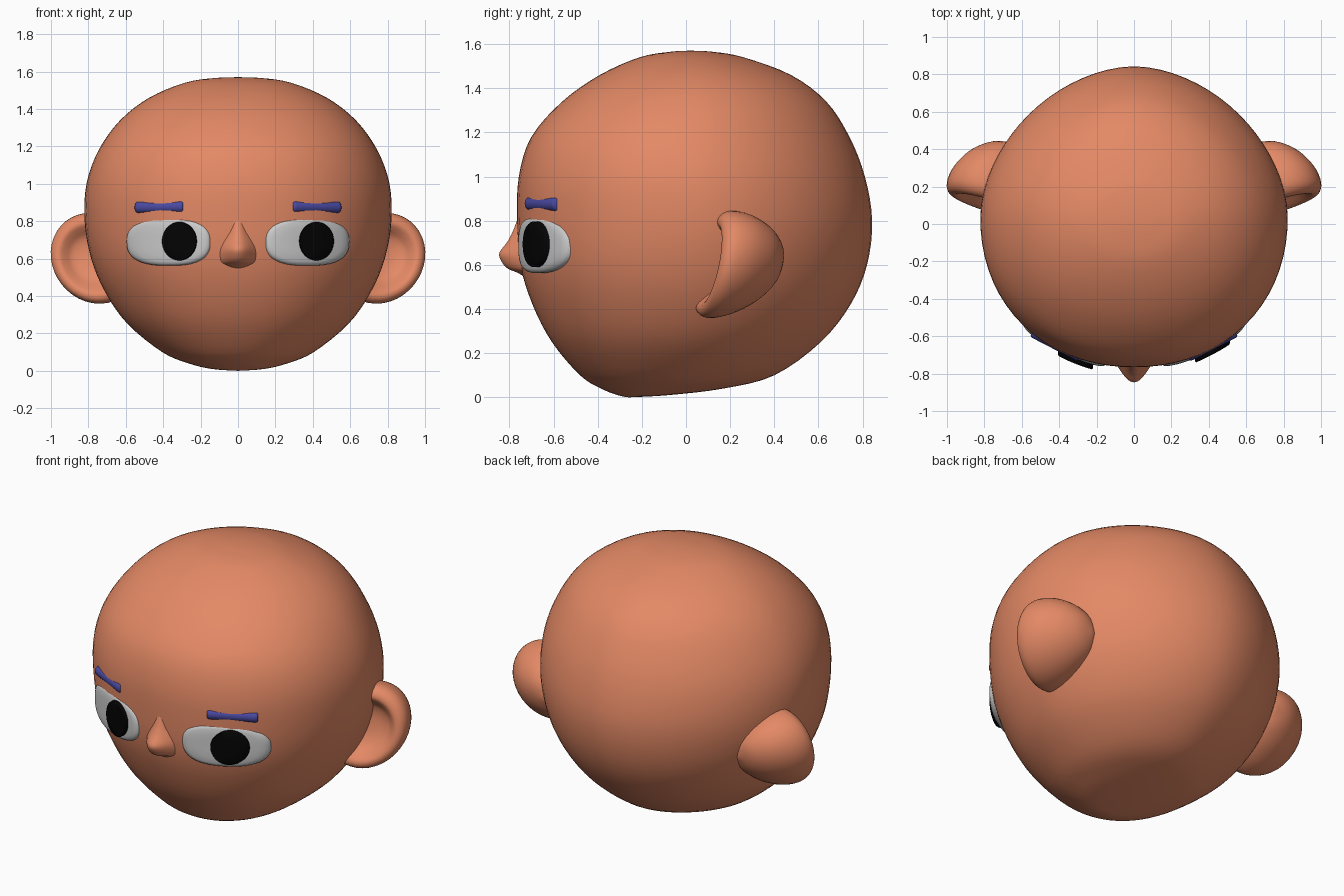
import bpy, bmesh, math
from mathutils import Vector

if "Cube" in bpy.data.objects:
    bpy.data.objects.remove(bpy.data.objects["Cube"])


def material(name, rgb):
    m = bpy.data.materials.new(name)
    m.diffuse_color = (*rgb, 1)
    m.use_nodes = True
    m.node_tree.nodes["Principled BSDF"].inputs["Base Color"].default_value = m.diffuse_color
    return m


SKIN = material("skin", (0.77, 0.25, 0.13))
WHITE = material("white", (1, 1, 1))
BLACK = material("black", (0.001, 0.001, 0.001))
BLUE = material("blue", (0.07, 0.07, 0.37))


def spline(rows, steps):
    """Smooth resampling of control rows (Catmull-Rom)."""
    out = []
    for i in range(len(rows) - 1):
        a, b = rows[max(i - 1, 0)], rows[i]
        c, d = rows[i + 1], rows[min(i + 2, len(rows) - 1)]
        for k in range(steps):
            t = k / steps
            out.append([0.5 * (2 * q + (r - p) * t + (2 * p - 5 * q + 4 * r - s) * t * t
                               + (3 * q - p - 3 * r + s) * t ** 3)
                        for p, q, r, s in zip(a, b, c, d)])
    out.append(list(rows[-1]))
    return out


def loft(name, rings, mat, closed=True, angle=60):
    """Skin a list of point rings; collapsed end rings become poles."""
    bm = bmesh.new()
    vs = [[bm.verts.new(p) for p in ring] for ring in rings]
    n = len(vs[0])
    for a, b in zip(vs, vs[1:]):
        for i in range(n if closed else n - 1):
            j = (i + 1) % n
            bm.faces.new((a[i], a[j], b[j], b[i]))
    bmesh.ops.remove_doubles(bm, verts=bm.verts, dist=1e-5)
    bmesh.ops.recalc_face_normals(bm, faces=bm.faces)
    me = bpy.data.meshes.new(name)
    bm.to_mesh(me)
    bm.free()
    ob = bpy.data.objects.new(name, me)
    bpy.context.collection.objects.link(ob)
    me.materials.append(mat)
    bpy.ops.object.select_all(action='DESELECT')
    bpy.context.view_layer.objects.active = ob
    ob.select_set(True)
    bpy.ops.object.shade_smooth_by_angle(angle=math.radians(angle))
    return ob


def circle(n):
    return [(math.cos(2 * math.pi * i / n), math.sin(2 * math.pi * i / n)) for i in range(n)]


def oval(c, s, power):
    """Push a unit circle point onto a superellipse."""
    r = (abs(c) ** power + abs(s) ** power) ** (-1 / power)
    return c * r, s * r


# Head: z, half width, front y, back y (full front, tapered back)
head_rows = [
    (0, 0, -.26, -.26), (.010, .14, -.31, -.08), (.04, .265, -.385, .17),
    (.10, .405, -.48, .40), (.25, .59, -.607, .61), (.42, .71, -.695, .745),
    (.60, .785, -.75, .82), (.80, .82, -.765, .843), (1.0, .81, -.757, .81),
    (1.18, .745, -.70, .74), (1.34, .63, -.56, .635), (1.46, .475, -.39, .475),
    (1.54, .285, -.21, .26), (1.565, .13, -.07, .12), (1.57, 0, .02, .02)]
head = []
for z, w, f, b in spline(head_rows, 4):
    ring = []
    for c, s in circle(72):
        u, v = oval(c, s, 1.82 if s > 0 else 2.12)
        ring.append((w * u, (f + b) / 2 + (b - f) / 2 * v, z))
    head.append(ring)
loft("head", head, SKIN)

# Nose: z, half width, ridge y
nose_rows = [(.545, .10, -.73), (.565, .13, -.765), (.585, .145, -.81), (.62, .15, -.838),
             (.655, .145, -.845), (.70, .13, -.812), (.75, .10, -.785), (.83, .07, -.755)]
nose = []
for z, w, tip in spline(nose_rows, 4):
    ring = []
    for i in range(29):
        t = i / 14 - 1
        ring.append((w * t, -.70 + (tip + .70) * (1 - t * t) ** 2, z))
    nose.append(ring)
loft("nose", nose, SKIN, closed=False)

# Ears: cupped bowls facing forward; rows are depth, scale, inward shift
ear_rows = [(.085, 0, 0), (.08, .25, 0), (.06, .48, 0), (.025, .64, 0), (0, .78, 0),
            (.01, .92, 0), (.05, 1, .01), (.12, .96, .025), (.19, .84, .045),
            (.26, .64, .07), (.315, .35, .10), (.335, 0, .12)]
for side, label in ((-1, "left"), (1, "right")):
    rings = []
    for d, s, shift in spline(ear_rows, 3):
        ring = []
        for c, h in circle(40):
            u, v = .235 * s * c, .243 * s * h
            ring.append((side * (.775 + u - shift + .1 * v),
                         .10 + .27 * u + d + .2 * v, .602 + v))
        rings.append(ring)
    loft(label + "_ear", rings, SKIN)


# Face plates: rounded discs wrapped around the front of the face
def plate(name, cx, cz, rx, rz, power, rows, mat):
    rings = []
    for s, d in rows:
        ring = []
        for c, h in circle(48):
            u, v = oval(c, h, power)
            x = cx + rx * s * u
            ring.append((x, -.785 + .63 * x * x + d, cz + rz * s * v))
        rings.append(ring)
    loft(name, rings, mat, angle=50)


eye_rows = [(0, 0), (.3, 0), (.6, .001), (.82, .004), (.92, .009), (.98, .019), (1, .032),
            (.97, .055), (.85, .075), (0, .08)]
pupil_rows = [(0, -.024), (.5, -.024), (.95, -.024), (1, -.018), (1, .02)]
for side, label, px in ((-1, "left", -.313), (1, "right", .42)):
    plate(label + "_eye", side * .37, .69, .225, .128, 2.6, eye_rows, WHITE)
    plate(label + "_pupil", px, .693, .093, .103, 2, pupil_rows, BLACK)

    # Eyebrow: short bar with rounded ends
    a, b = Vector((side * .288, -.71, .878)), Vector((side * .543, -.578, .874))
    axis = (b - a).normalized()
    out = axis.cross(Vector((0, 0, 1)))
    brow = []
    for t, r in ((0, 0), (0, .75), (.02, .93), (.06, 1), (.94, 1), (.98, .93), (1, .75), (1, 0)):
        brow.append([a.lerp(b, t) + out * (.028 * r * c) + Vector((0, 0, .032 * r * h))
                     for c, h in circle(24)])
    loft(label + "_eyebrow", brow, BLUE, angle=50)
